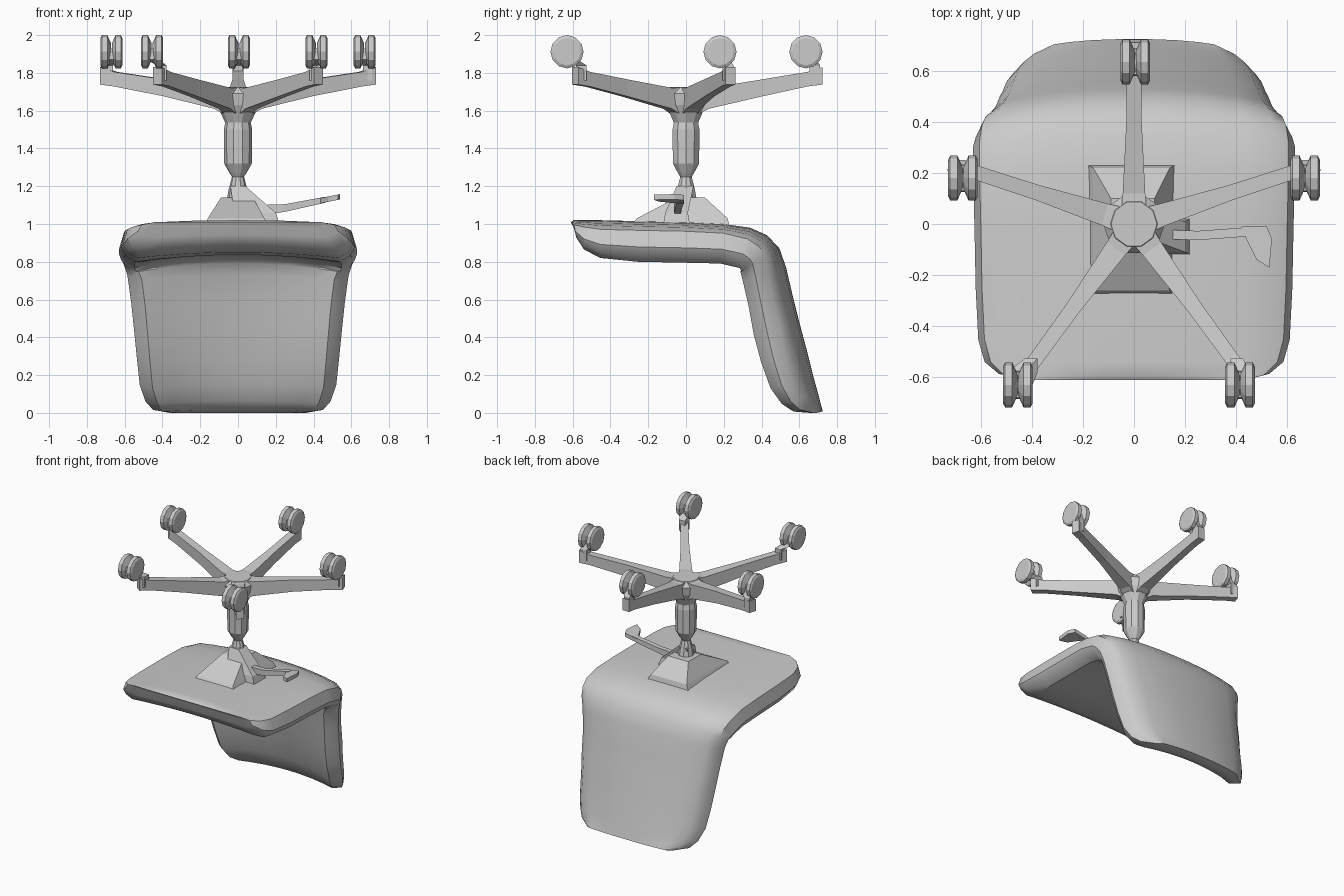
import bpy, bmesh, math
from mathutils import Matrix

if "Cube" in bpy.data.objects:
    bpy.data.objects.remove(bpy.data.objects["Cube"])


def make(name, rings, smooth=False):
    """Skin a list of equal-length closed rings and cap both ends."""
    bm = bmesh.new()
    rows = [[bm.verts.new(p) for p in r] for r in rings]
    n = len(rows[0])
    for a, b in zip(rows, rows[1:]):
        for i in range(n):
            j = (i + 1) % n
            bm.faces.new((a[i], a[j], b[j], b[i]))
    bm.faces.new(rows[0])
    bm.faces.new(rows[-1])
    bmesh.ops.recalc_face_normals(bm, faces=bm.faces)
    me = bpy.data.meshes.new(name)
    bm.to_mesh(me)
    bm.free()
    ob = bpy.data.objects.new(name, me)
    bpy.context.collection.objects.link(ob)
    if smooth:
        bpy.context.view_layer.objects.active = ob
        ob.select_set(True)
        bpy.ops.object.shade_smooth_by_angle(angle=math.radians(35))
        ob.select_set(False)
    return ob


def rect(x0, x1, y0, y1, z):
    return [(x0, y0, z), (x1, y0, z), (x1, y1, z), (x0, y1, z)]


def circle(r, z, n=10):
    return [(r * math.cos(2 * math.pi * i / n), r * math.sin(2 * math.pi * i / n), z)
            for i in range(n)]


# Seat and back shell: outer centre line (y, z), half width, edge depth, outer curl, centre fill
stations = [
    (-.61, 1.01, .46, .04, .00, .9), (-.595, 1.02, .53, .09, .02, .9), (-.54, 1.02, .585, .155, .03, .88),
    (-.45, 1.02, .61, .20, .04, .85), (-.25, 1.015, .62, .215, .04, .83), (.00, 1.01, .625, .215, .04, .8),
    (.20, 1.00, .63, .21, .04, .75), (.34, .98, .63, .22, .05, .7), (.43, .94, .62, .235, .06, .66),
    (.495, .87, .605, .24, .07, .64), (.53, .77, .585, .24, .08, .62), (.565, .62, .565, .24, .09, .6),
    (.60, .48, .55, .25, .09, .6), (.64, .33, .535, .25, .10, .6), (.675, .19, .52, .235, .10, .62),
    (.70, .10, .49, .20, .09, .66), (.714, .045, .45, .15, .07, .7), (.724, .008, .36, .07, .03, .8),
]
T = [-.96, -.87, -.7, -.45, -.2, 0, .2, .45, .7, .87, .96]
rings = []
for i, (y, z, w, d, curl, fill) in enumerate(stations):
    a, b = stations[max(i - 1, 0)], stations[min(i + 1, len(stations) - 1)]
    dy, dz = b[0] - a[0], b[1] - a[1]
    k = math.hypot(dy, dz)
    ny, nz = dz / k, -dy / k                      # direction to the sitting side

    def pt(t, off):
        return (t * w, y + ny * off, max(z + nz * off, .0))
    outer = [pt(t, curl * abs(t) ** 2.6 * (1.35 if abs(t) > .9 else 1)) for t in T]
    inner = [pt(t, d * (fill + (1 - fill) * min(1, (abs(t) / .87) ** 2)) - (.15 * d if abs(t) > .9 else 0))
             for t in reversed(T)]
    mid = curl + (d - curl) * .55
    rings.append(outer + [pt(1, mid)] + inner + [pt(-1, mid)])
make("seat_shell", rings, smooth=True)

# Tilt mechanism under the seat
make("mount_plate", [rect(-.18, .16, -.29, .23, .99), rect(-.16, .14, -.26, .22, 1.03),
                     rect(-.09, .08, -.05, .10, 1.14)])
make("tilt_housing", [rect(-.02, .22, -.12, .02, 1.0), rect(-.02, .20, -.11, .01, 1.06),
                      rect(-.04, .04, -.05, .04, 1.2)])
make("lever_arm", [[(x, y - .018, z - h), (x, y + .018, z - h), (x, y + .018, z + h), (x, y - .018, z + h)]
                   for x, y, z, h in [(.10, -.04, 1.07, .03), (.25, -.045, 1.085, .02), (.46, -.03, 1.128, .016)]])
paddle = [(.42, -.01), (.52, -.01), (.54, -.06), (.53, -.17), (.48, -.14), (.44, -.06)]
make("lever_paddle", [[(x, y, 1.12 + (x - .42) * .2 + h) for x, y in paddle] for h in (-.014, .014)])

# Central column and hub
make("gas_column", [circle(r, z) for r, z in
                    [(.065, 1.10), (.05, 1.18), (.032, 1.25), (.045, 1.27), (.073, 1.32),
                     (.075, 1.5), (.065, 1.55), (.085, 1.62)]])
make("hub", [circle(r, z) for r, z in [(.065, 1.53), (.11, 1.63), (.12, 1.69), (.09, 1.725)]])


# Five-star base: each leg is a tapered, rising beam
def leg(index, angle, end):
    rows = [(.03, .052, .045, 1.56, 1.725), (.12, .044, .04, 1.61, 1.72), (.40, .030, .027, 1.675, 1.765),
            (end - .08, .028, .026, 1.728, 1.805), (end, .028, .028, 1.738, 1.83)]
    ob = make(f"base_leg_{index}", [[(r, -a, z1), (r, a, z1), (r, b, z0), (r, -b, z0)]
                                    for r, a, b, z0, z1 in rows])
    ob.data.transform(Matrix.Rotation(math.radians(angle), 4, 'Z'))


# Twin-wheel caster with a narrow V gap, and a neck reaching back to the leg tip
def caster(index, cx, cy, angle, end):
    n, r, zc = 12, .088, 1.912
    for side in (-1, 1):
        rows = [(.002, .5), (.022, 1), (.050, 1), (.058, .82)]
        make(f"caster_{index}_wheel_{'left' if side < 0 else 'right'}",
             [[(cx + side * x, cy + r * s * math.sin(2 * math.pi * i / n),
                zc + r * s * math.cos(2 * math.pi * i / n)) for i in range(n)] for x, s in rows])
    a = math.radians(angle)
    sx, sy = (end - .04) * math.cos(a), (end - .04) * math.sin(a)
    make(f"caster_{index}_neck", [rect(sx - .024, sx + .024, sy - .028, sy + .028, 1.76),
                                  rect(sx - .024, sx + .024, sy - .028, sy + .028, 1.84),
                                  rect(cx - .035, cx + .035, cy - .055, cy + .055, 1.87),
                                  rect(cx - .025, cx + .025, cy - .05, cy + .05, 1.93)])


spots = [(90, .005, .635, .722), (18, .67, .18, .76), (162, -.67, .18, .76),
         (-54, .415, -.63, .725), (-126, -.455, -.63, .725)]
for i, (ang, cx, cy, end) in enumerate(spots, 1):
    leg(i, ang, end)
    caster(i, cx, cy, ang, end)
